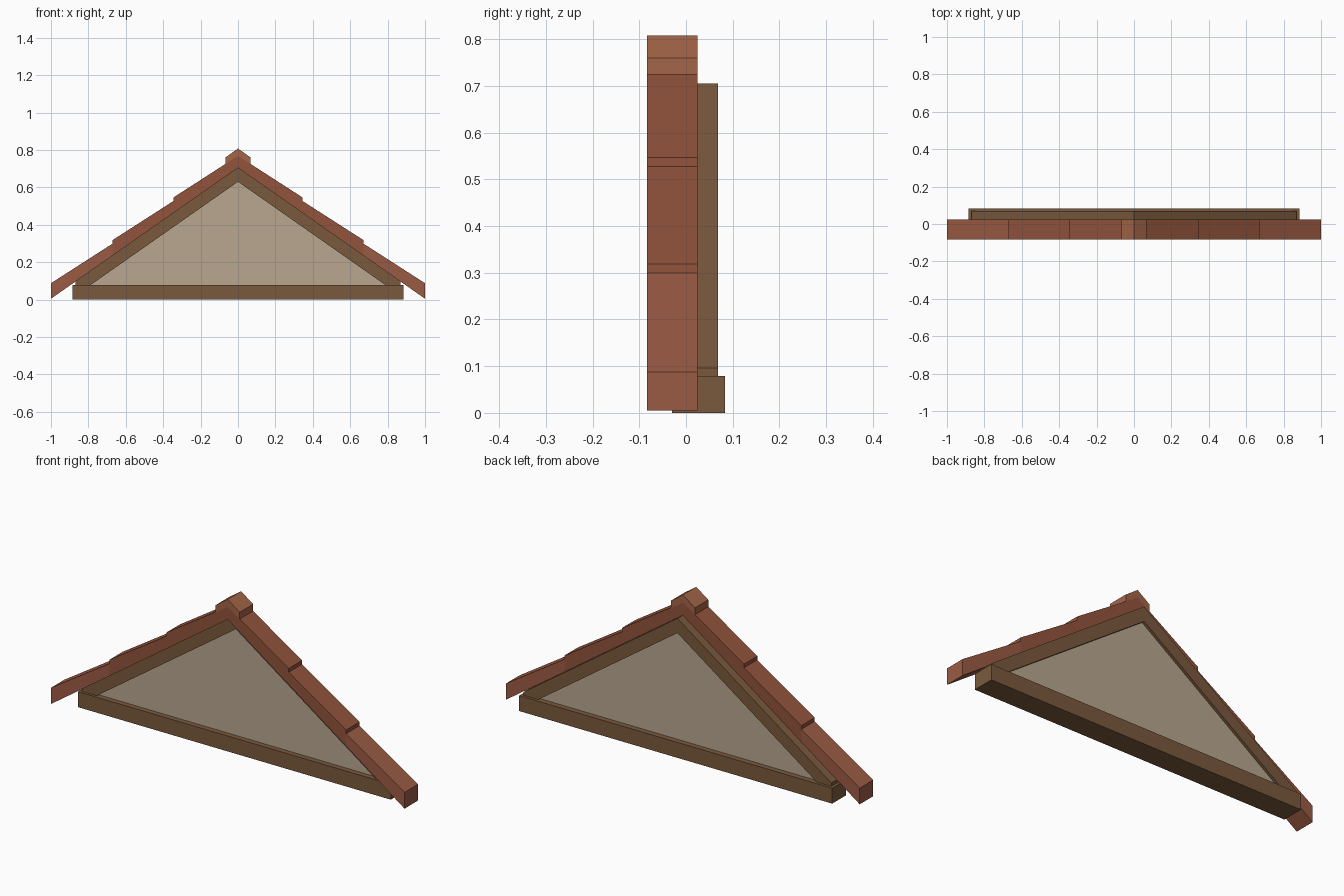
import bpy

if "Cube" in bpy.data.objects:
    bpy.data.objects.remove(bpy.data.objects["Cube"])


def material(name, rgb):
    m = bpy.data.materials.new(name)
    m.diffuse_color = (*rgb, 1)
    m.use_nodes = True
    m.node_tree.nodes["Principled BSDF"].inputs["Base Color"].default_value = m.diffuse_color
    return m


TILE_A = material("clay_light", (0.33, 0.105, 0.058))
TILE_B = material("clay_dark", (0.29, 0.087, 0.047))
CAP = material("clay_cap", (0.37, 0.13, 0.065))
WOOD = material("timber", (0.195, 0.102, 0.048))
PLASTER = material("plaster", (0.48, 0.39, 0.28))


def prism(name, profile, y0, y1, mat):
    """Extrude an (x, z) outline from y0 to y1."""
    n = len(profile)
    verts = [(x, y, z) for y in (y0, y1) for x, z in profile]
    faces = [list(range(n)), list(range(2 * n - 1, n - 1, -1))]
    faces += [[i, i + n, (i + 1) % n + n, (i + 1) % n] for i in range(n)]
    mesh = bpy.data.meshes.new(name)
    mesh.from_pydata(verts, [], faces)
    if sum(a[0] * b[1] - b[0] * a[1] for a, b in zip(profile, profile[1:] + profile[:1])) < 0:
        mesh.flip_normals()
    mesh.materials.append(mat)
    obj = bpy.data.objects.new(name, mesh)
    bpy.context.collection.objects.link(obj)
    return obj


def under(x):
    """Height of the roof underside at |x|."""
    return 0.705 - 0.7 * x


# Wedge-shaped tile courses and rafters on both slopes
for side, s in (("left", -1), ("right", 1)):
    courses = [(1.0, 0.67, TILE_A), (0.67, 0.345, TILE_B), (0.345, 0.0, TILE_B)]
    for i, (lo, hi, mat) in enumerate(courses):
        outline = [(s * lo, under(lo)), (s * lo, under(lo) + 0.083),
                   (s * hi, under(hi) + 0.064), (s * hi, under(hi))]
        prism(f"roof_tile_{side}_{i + 1}", outline, -0.083, 0.025, mat)
    prism(f"rafter_{side}",
          [(0, 0.705), (s * 0.87, under(0.87)), (s * 0.87, 0.07),
           (s * 0.8, 0.07), (0, 0.63)], -0.017, 0.069, WOOD)

# Ridge cap
prism("ridge_cap", [(-0.068, 0.722), (0, 0.768), (0.068, 0.722),
                    (0.068, 0.76), (0, 0.808), (-0.068, 0.76)], -0.083, 0.025, CAP)

# Bottom tie beam
prism("tie_beam", [(-0.885, 0), (0.885, 0), (0.885, 0.079), (-0.885, 0.079)],
      -0.03, 0.083, WOOD)

# Recessed gable infill
prism("gable_panel", [(-0.82, 0.07), (0.82, 0.07), (0, 0.645)], -0.003, 0.055, PLASTER)
